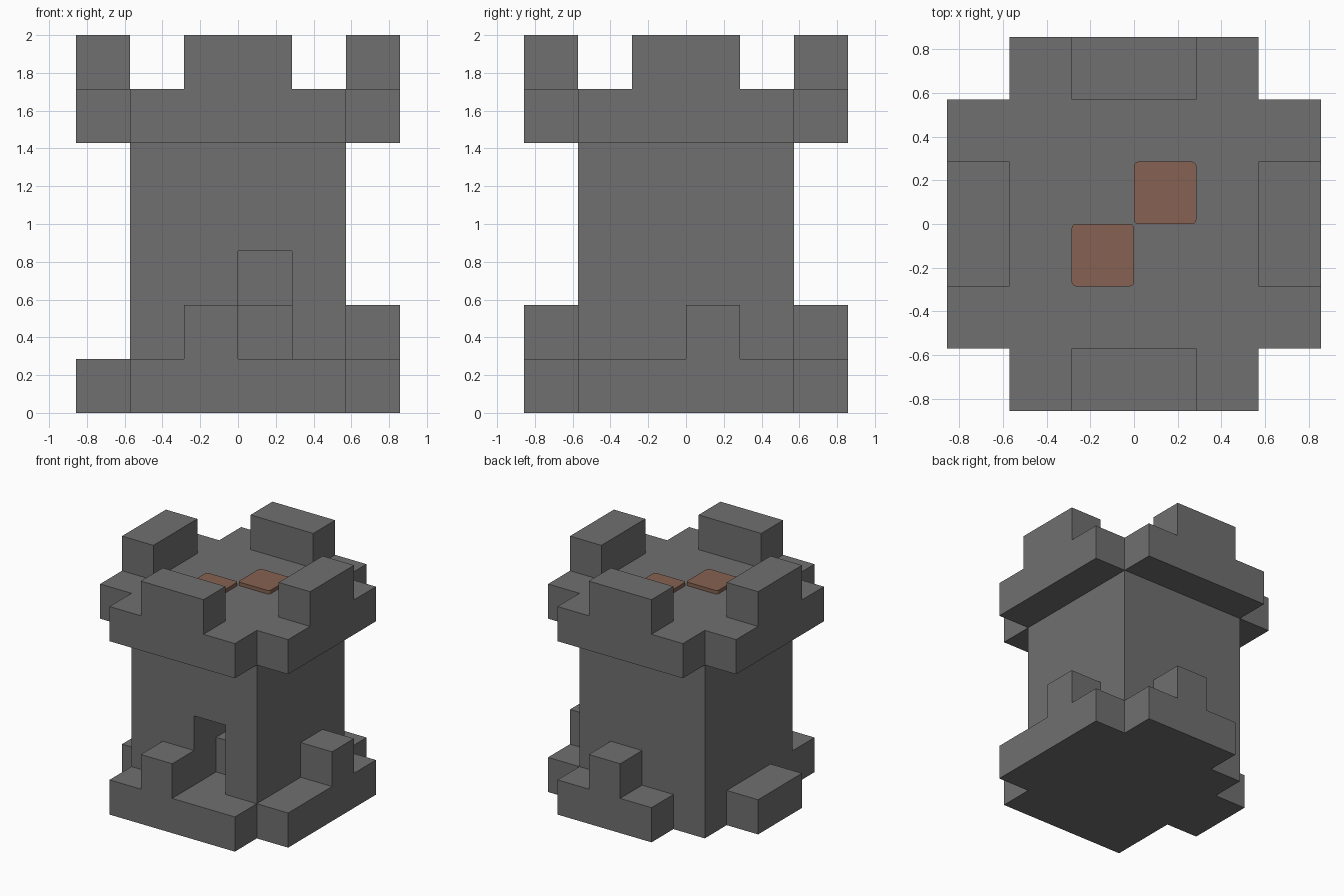
import bpy, bmesh
from mathutils import Vector

U = 2 / 7  # edge length of one building block

cube = bpy.data.objects.get("Cube")
if cube:
    bpy.data.objects.remove(cube, do_unlink=True)


def material(name, rgb):
    m = bpy.data.materials.new(name)
    m.use_nodes = True
    m.diffuse_color = (*rgb, 1)
    m.node_tree.nodes["Principled BSDF"].inputs["Base Color"].default_value = (*rgb, 1)
    return m


stone = material("grey stone", (0.162, 0.162, 0.162))
wood = material("red brown wood", (0.238, 0.122, 0.084))


def box(x0, x1, y0, y1, z0, z1):
    """All block cells inside a box, in block units."""
    return {(x, y, z) for x in range(x0, x1) for y in range(y0, y1) for z in range(z0, z1)}


def add_object(name, bm, mat):
    mesh = bpy.data.meshes.new(name)
    bm.to_mesh(mesh)
    bm.free()
    mesh.materials.append(mat)
    obj = bpy.data.objects.new(name, mesh)
    bpy.context.collection.objects.link(obj)
    return obj


def build_blocks(name, cells, solid):
    """Skin the exposed sides of the cells and merge the flat areas."""
    bm = bmesh.new()
    for cell in cells:
        for axis in range(3):
            for side in (-1, 1):
                n = Vector((0, 0, 0))
                n[axis] = side
                if tuple(int(c + d) for c, d in zip(cell, n)) in solid:
                    continue
                a, b = Vector((0, 0, 0)), Vector((0, 0, 0))
                a[(axis + 1) % 3] = b[(axis + 2) % 3] = 0.5
                centre = Vector(cell) + Vector((0.5, 0.5, 0.5)) + n / 2
                ring = [centre - a - b, centre + a - b, centre + a + b, centre - a + b]
                bm.faces.new([bm.verts.new(p * U) for p in ring[::side]])
    bmesh.ops.remove_doubles(bm, verts=bm.verts, dist=0.001)
    bmesh.ops.dissolve_limit(bm, angle_limit=0.01, verts=bm.verts, edges=bm.edges)
    return add_object(name, bm, stone)


# Square shaft with a doorway and a raised step behind it
shaft = box(-2, 2, -2, 2, 0, 5)
shaft -= box(0, 1, -2, -1, 1, 3) | box(0, 1, -1, 0, 2, 3)

# Ruined ledges around the foot, each with its surviving block
ledges = box(-2, 2, -3, -2, 0, 1) | box(-1, 0, -3, -2, 1, 2)   # front
ledges |= box(2, 3, -2, 2, 0, 1) | box(2, 3, 0, 1, 1, 2)       # left side
ledges |= box(-1, 2, 2, 3, 0, 1) | box(0, 1, 2, 3, 1, 2)       # back
ledges |= box(-3, -2, -1, 1, 0, 1)                             # right side

# Overhanging cross-shaped roof with a merlon on each arm
parapet = box(-2, 2, -3, 3, 5, 6) | box(-3, 3, -2, 2, 5, 6)
for s in (-3, 2):
    parapet |= box(-1, 1, s, s + 1, 6, 7) | box(s, s + 1, -1, 1, 6, 7)

parts = {"tower_shaft": shaft, "foot_ledges": ledges, "roof_parapet": parapet}
solid = set().union(*parts.values())
for part, cells in parts.items():
    build_blocks(part, cells, solid)

# Two thin roof hatches with rounded corners
THICK = 0.03
for name, s in (("back_hatch", 1), ("front_hatch", -1)):
    bm = bmesh.new()
    bmesh.ops.create_cube(bm, size=1)
    bmesh.ops.scale(bm, vec=(U, U, THICK), verts=bm.verts)
    upright = [e for e in bm.edges if abs(e.verts[0].co.z - e.verts[1].co.z) > THICK / 2]
    bmesh.ops.bevel(bm, geom=upright, offset=0.02, segments=3, profile=0.5, affect='EDGES')
    hatch = add_object(name, bm, wood)
    hatch.location = (s * U / 2, s * U / 2, 6 * U + THICK / 2)
